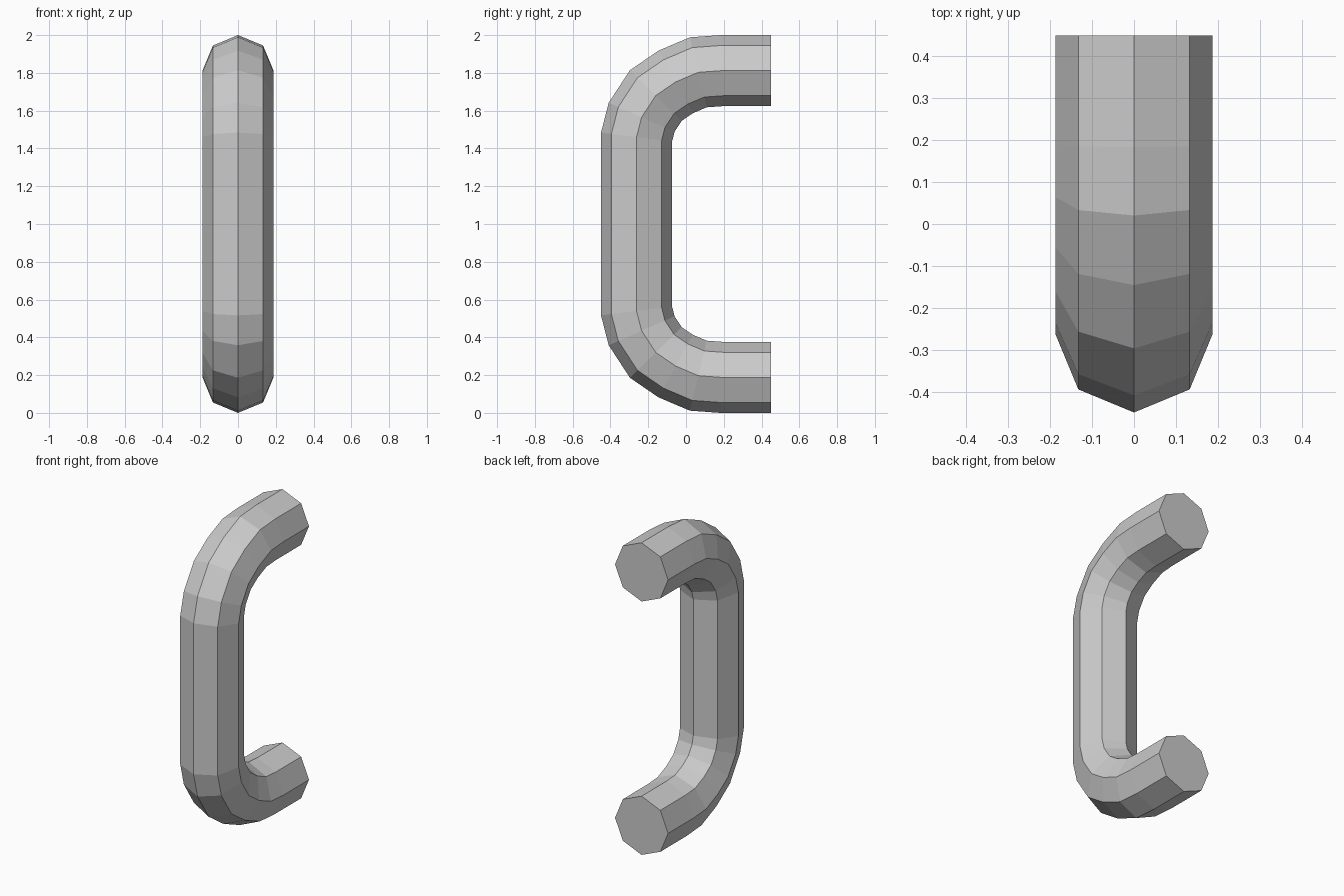
import bpy, bmesh, math
from mathutils import Vector

cube = bpy.data.objects.get("Cube")
if cube:
    bpy.data.objects.remove(cube, do_unlink=True)

RADIUS, SIDES, HEIGHT = 0.188, 8, 2.0

grey = bpy.data.materials.new("plain_grey")
grey.use_nodes = True
color = (0.6, 0.6, 0.6, 1)
grey.diffuse_color = color
grey.node_tree.nodes["Principled BSDF"].inputs["Base Color"].default_value = color

# Centre line of the upper half (y, z), mirrored for the lower half
upper = [(0.45, 1.812), (0.19, 1.812), (0.065, 1.803), (-0.055, 1.752),
         (-0.16, 1.68), (-0.235, 1.565), (-0.262, 1.46)]
lower = [(y, HEIGHT - z) for y, z in reversed(upper)]
path = [Vector((0, y, z)) for y, z in upper + lower]

# Sweep an octagon along the path with mitred joints
bm = bmesh.new()
side = Vector((1, 0, 0))
rings = []
for i, p in enumerate(path):
    before = (p - path[i - 1]).normalized() if i else None
    after = (path[i + 1] - p).normalized() if i + 1 < len(path) else None
    before, after = before or after, after or before
    tangent = (before + after).normalized()
    across = tangent.cross(side) / tangent.dot(after)
    ring = []
    for k in range(SIDES):
        a = math.tau * k / SIDES
        ring.append(bm.verts.new(p + RADIUS * (math.cos(a) * side + math.sin(a) * across)))
    rings.append(ring)

for a, b in zip(rings, rings[1:]):
    for k in range(SIDES):
        n = (k + 1) % SIDES
        bm.faces.new((a[k], a[n], b[n], b[k]))

# Flat mounting ends
bm.faces.new(rings[0])
bm.faces.new(rings[-1])
bmesh.ops.recalc_face_normals(bm, faces=bm.faces)

mesh = bpy.data.meshes.new("handle")
bm.to_mesh(mesh)
bm.free()
mesh.materials.append(grey)
handle = bpy.data.objects.new("handle", mesh)
bpy.context.collection.objects.link(handle)
